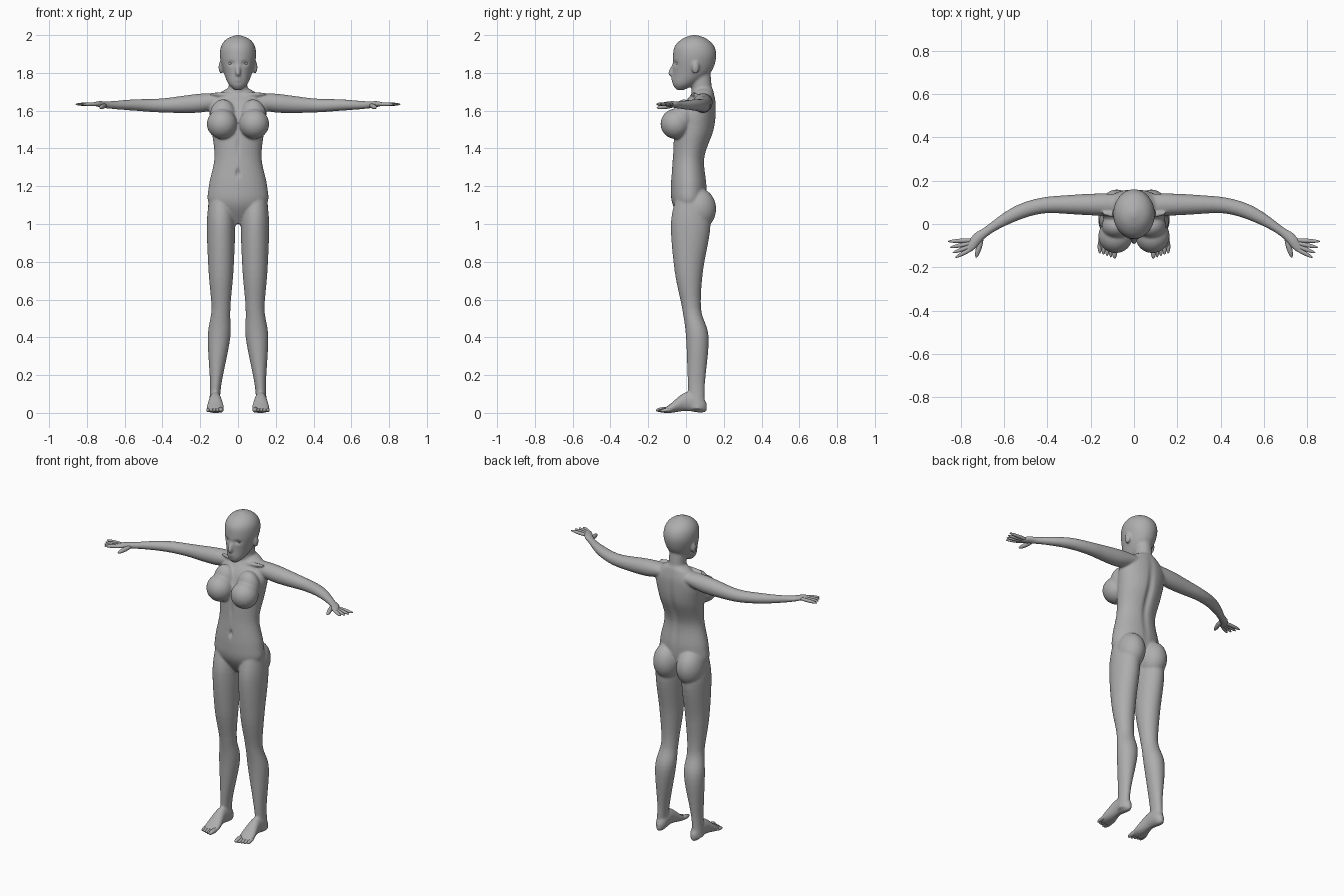
import bpy, bmesh, math
from mathutils import Matrix, Vector

cube = bpy.data.objects.get("Cube")
if cube:
    bpy.data.objects.remove(cube, do_unlink=True)

grey = bpy.data.materials.new("plain grey")
grey.use_nodes = True
grey.diffuse_color = (.42, .42, .42, 1)
grey.node_tree.nodes["Principled BSDF"].inputs["Base Color"].default_value = grey.diffuse_color


def spline(rows, steps=6):
    """Smooth curve through the section rows, by repeated blending of handles."""
    rows = [Vector(row) for row in rows]
    padded = [rows[0], *rows, rows[-1]]
    curve = []
    for before, start, end, after in zip(padded, padded[1:], padded[2:], padded[3:]):
        handles = [start, start + (end - before) / 6, end - (after - start) / 6, end]
        for step in range(steps):
            points = handles
            while len(points) > 1:
                points = [p.lerp(q, step / steps) for p, q in zip(points, points[1:])]
            curve.append(points[0])
    return curve + [rows[-1]]


def middle(position):
    return 0


def loft(bm, axis, rows, base=0, centre=middle, side=1, sides=32):
    """Skin oval rings along an axis; a row is (position, half width, low, high).

    The base raises the part: it shifts positions on upright parts, heights on others.
    """
    rings = []
    for position, half, low, high in spline(rows):
        ring = []
        for k in range(sides):
            angle = math.tau * k / sides
            across = centre(position) + half * math.cos(angle)
            rise = (low + high) / 2 + (high - low) / 2 * math.sin(angle)
            if axis == "X":
                point = (position, across, base + rise)
            elif axis == "Y":
                point = (across, position, base + rise)
            else:
                point = (across, rise, base + position)
            ring.append(bm.verts.new((point[0] * side, point[1], point[2])))
        rings.append(ring)
    for lower, upper in zip(rings, rings[1:]):
        for k in range(sides):
            following = (k + 1) % sides
            bm.faces.new((lower[k], lower[following], upper[following], upper[k]))
    bm.faces.new(reversed(rings[0]))
    bm.faces.new(rings[-1])


def ball(bm, centre, radii, side=1, turn=Matrix.Identity(4)):
    place = Matrix.Translation((centre[0] * side, centre[1], centre[2]))
    bmesh.ops.create_uvsphere(bm, u_segments=24, v_segments=16, radius=1,
                              matrix=place @ turn @ Matrix.Diagonal((*radii, 1)))


def digit(bm, root, tip, radius, side):
    """Rounded finger or toe, stretched from root to tip."""
    root, tip = Vector(root), Vector(tip)
    reach = tip - root
    direction = Vector((reach.x * side, reach.y, reach.z))
    turn = direction.to_track_quat("Z", "Y").to_matrix().to_4x4()
    ball(bm, (root + tip) / 2, (radius, radius, reach.length / 2), side, turn)


def finish(name, bm):
    bmesh.ops.recalc_face_normals(bm, faces=bm.faces)
    mesh = bpy.data.meshes.new(name)
    bm.to_mesh(mesh)
    bm.free()
    mesh.materials.append(grey)
    mesh.shade_smooth()
    obj = bpy.data.objects.new(name, mesh)
    bpy.context.collection.objects.link(obj)
    return obj


def leg_line(height):
    """The shin leans outward below the knee."""
    return .09 + .07 * max(0, .55 - height)


def foot_line(depth):
    return .12


def arm_line(reach):
    """The arm runs straight, then sweeps forward from the elbow."""
    return .09 - 1.2 * max(0, reach - .36) ** 2


body = bmesh.new()

# Torso
loft(body, "Z", [(0, .03, -.01, .04), (.1, .15, -.07, .1), (.2, .155, -.08, .11),
                 (.35, .125, -.07, .1), (.5, .14, -.06, .15), (.62, .15, -.02, .16),
                 (.69, .1, .03, .15), (.72, .05, .04, .14)], base=1)
# Neck
loft(body, "Z", [(0, .06, .02, .15), (.1, .05, .03, .14), (.2, .05, .02, .13)], base=1.6)
# Head, from chin to crown
loft(body, "Z", [(.01, .02, -.05, -.01), (.04, .05, -.07, .05), (.1, .075, -.07, .13),
                 (.18, .095, -.07, .16), (.24, .09, -.06, .15), (.28, .06, -.02, .11),
                 (.3, .01, .03, .06)], base=1.7)
# Nose and lips
loft(body, "Z", [(-.02, .01, -.08, -.05), (0, .014, -.095, -.05), (.05, .01, -.07, -.05)],
     base=1.8)
for height in (1.76, 1.772):
    ball(body, (0, -.065, height), (.02, .013, .007))

for side in (1, -1):
    # Leg
    loft(body, "Z", [(.02, .03, .02, .1), (.15, .03, .01, .1), (.4, .06, 0, .12),
                     (.55, .05, -.02, .08), (.75, .066, -.06, .09), (1, .075, -.08, .13),
                     (1.15, .06, -.05, .09)], centre=leg_line, side=side)
    # Foot
    loft(body, "Y", [(-.12, .04, 0, .02), (-.08, .047, 0, .05), (0, .033, .01, .11),
                     (.08, .03, 0, .09), (.11, .01, .01, .05)], centre=foot_line, side=side)
    # Arm and palm
    loft(body, "X", [(.08, .05, .02, .09), (.2, .05, -.01, .09), (.4, .038, -.01, .065),
                     (.55, .036, 0, .06), (.68, .026, .01, .05), (.74, .038, .02, .05),
                     (.78, .02, .03, .04)], base=1.6, centre=arm_line, side=side)
    # Bust, seat and ear
    ball(body, (.085, -.055, 1.53), (.08, .08, .08), side)
    ball(body, (.08, -.01, 1.57), (.07, .06, .09), side)
    ball(body, (.08, .065, 1.08), (.08, .095, .11), side)
    ball(body, (.09, .05, 1.83), (.013, .02, .035), side)
    # Collarbone
    digit(body, (.01, .03, 1.68), (.15, .05, 1.69), .012, side)

# Blend the parts into one skin
figure = finish("body", body)
blend = figure.modifiers.new("blend", "REMESH")
blend.mode = "VOXEL"
blend.voxel_size = .006
soften = figure.modifiers.new("soften", "SMOOTH")
soften.iterations = 8
skin = bpy.data.meshes.new_from_object(
    figure.evaluated_get(bpy.context.evaluated_depsgraph_get()))
figure.modifiers.clear()
figure.data = skin
skin.materials.clear()
skin.materials.append(grey)
skin.shade_smooth()


def dent(centre, radii, push):
    """Soft dent in the blended skin, along the depth."""
    for vertex in skin.vertices:
        offset = vertex.co - Vector(centre)
        falloff = sum((o / r) ** 2 for o, r in zip(offset, radii))
        vertex.co.y += push * math.exp(-falloff)


# Navel, breastbone and spine grooves
dent((0, -.08, 1.27), (.01, .03, .02), .014)
dent((0, -.07, 1.42), (.01, .03, .05), .006)
dent((0, .14, 1.42), (.02, .06, .2), -.014)

for side, word in ((1, "left"), (-1, "right")):
    # Eye in its socket
    dent((.037 * side, -.06, 1.85), (.02, .03, .012), .009)
    eye = bmesh.new()
    ball(eye, (.037, -.04, 1.85), (.017, .013, .008), side)
    finish(word + "_eye", eye)
    # Fingers fan forward, then the thumb
    hand = bmesh.new()
    for k in range(4):
        angle, length = .05 + .15 * k, .11 - .008 * k
        knuckle = Vector((.75, -.075 - .013 * k, 1.634))
        spread = Vector((math.cos(angle), -math.sin(angle), 0))
        digit(hand, knuckle - spread * .03, knuckle + spread * length, .01, side)
    digit(hand, (.7, -.05, 1.63), (.73, -.155, 1.615), .013, side)
    finish(word + "_fingers", hand)
    # Toes shorten outward from the big toe
    foot = bmesh.new()
    for k in range(5):
        radius = .01 if k else .014
        across = .09 + .017 * k
        digit(foot, (across, -.07, .02), (across, -.16 + .006 * k, radius), radius, side)
    finish(word + "_toes", foot)
